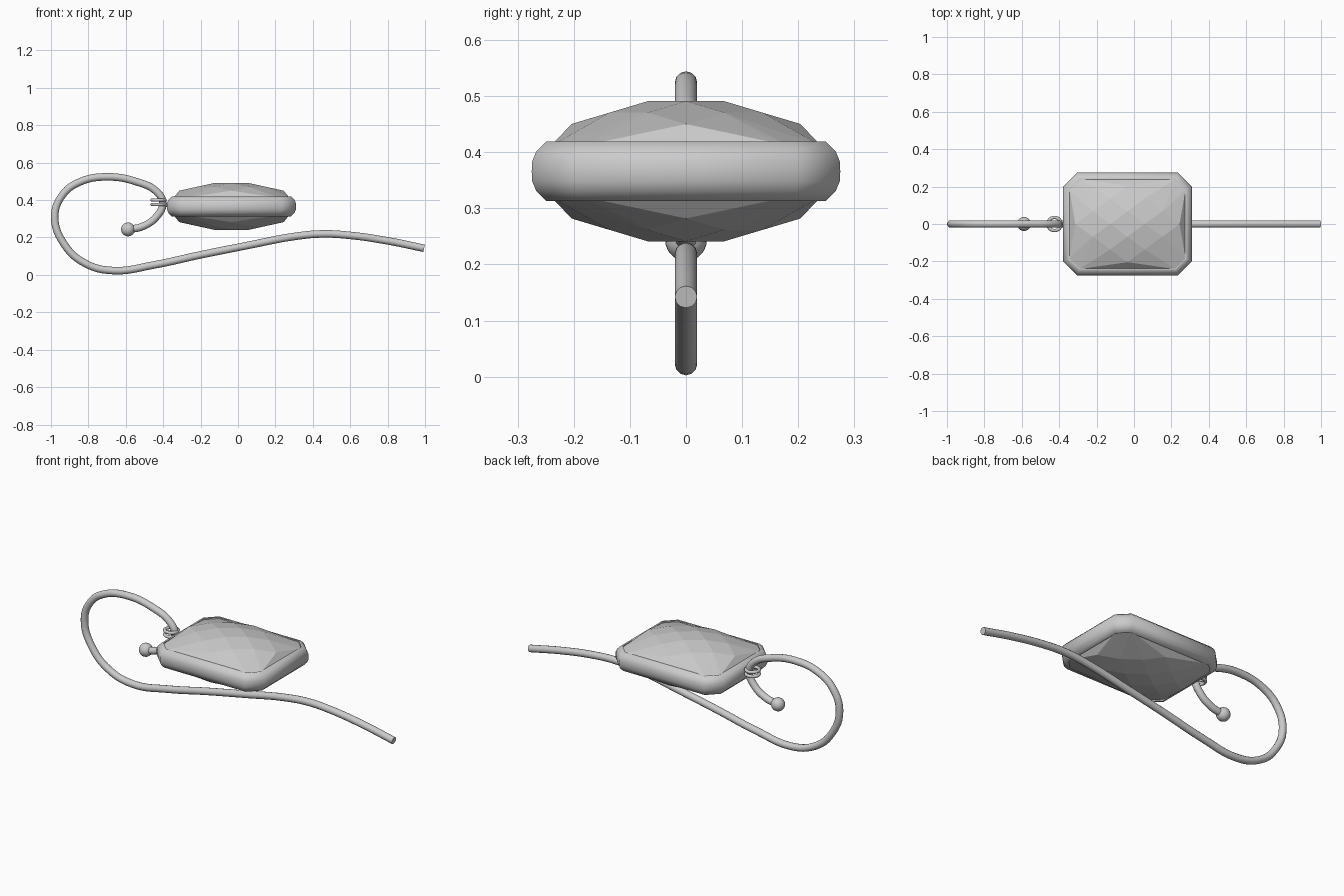
import bpy, bmesh, math
from mathutils import Vector

if "Cube" in bpy.data.objects:
    bpy.data.objects.remove(bpy.data.objects["Cube"])

CX, CZ = -0.035, 0.366      # centre of the stone
HX, HY, CUT = 0.345, 0.275, 0.075


def finish(ob, angle):
    bpy.ops.object.select_all(action='DESELECT')
    ob.select_set(True)
    bpy.context.view_layer.objects.active = ob
    bpy.ops.object.shade_smooth_by_angle(angle=math.radians(angle))


def mesh_object(name, bm):
    bmesh.ops.recalc_face_normals(bm, faces=bm.faces)
    me = bpy.data.meshes.new(name)
    bm.to_mesh(me)
    bm.free()
    ob = bpy.data.objects.new(name, me)
    bpy.context.collection.objects.link(ob)
    return ob


def octagon(inset, z):
    x, y, c = HX - inset, HY - inset, CUT - 0.586 * inset
    pts = [(x, y - c), (x - c, y), (c - x, y), (-x, y - c),
           (-x, c - y), (c - x, -y), (x - c, -y), (x, c - y)]
    return [Vector((CX + px, py, CZ + z)) for px, py in pts]


# setting: rounded profile swept round a cut-corner rectangle
profile = [(0.036, -0.053), (0.026, -0.053), (0.008, -0.035), (0.001, -0.018), (0, 0),
           (0.001, 0.018), (0.008, 0.035), (0.026, 0.053), (0.036, 0.053)]
bm = bmesh.new()
rings = [[bm.verts.new(p) for p in octagon(i, z)] for i, z in profile]
for k in range(len(rings)):
    a, b = rings[k], rings[(k + 1) % len(rings)]
    for j in range(8):
        n = (j + 1) % 8
        bm.faces.new((a[j], a[n], b[n], b[j]))
finish(mesh_object("bezel_setting", bm), 50)

# stone: checkerboard-cut dome above and below
bm = bmesh.new()
dx, dy = 0.093, 0.068
for s in (1, -1):
    for i in range(-3, 4):
        for j in range(-3, 4):
            x, y = i * dx, j * dy
            if (i + j) % 2 and abs(x) < 0.3 and abs(y) < 0.23:
                bm.verts.new((CX + x, y, CZ + s * (0.130 - 0.59 * x * x - 1.1 * y * y)))
    for p in octagon(0.034, s * 0.045):
        bm.verts.new(p)
hull = bmesh.ops.convex_hull(bm, input=bm.verts)
junk = [v for v in set(hull["geom_interior"] + hull["geom_unused"])
        if isinstance(v, bmesh.types.BMVert)]
bmesh.ops.delete(bm, geom=junk, context='VERTS')
bmesh.ops.dissolve_limit(bm, angle_limit=0.01, verts=bm.verts, edges=bm.edges)
mesh_object("faceted_stone", bm)

# ear wire
path = [(-0.58, 0.243), (-0.51, 0.259), (-0.435, 0.312), (-0.402, 0.385), (-0.435, 0.445),
        (-0.54, 0.497), (-0.70, 0.524), (-0.85, 0.495), (-0.94, 0.425), (-0.98, 0.31),
        (-0.93, 0.165), (-0.82, 0.063), (-0.67, 0.023), (-0.45, 0.053), (-0.2, 0.107),
        (0.05, 0.157), (0.30, 0.205), (0.45, 0.219), (0.6, 0.211), (0.8, 0.182), (0.995, 0.142)]
cu = bpy.data.curves.new("ear_wire", 'CURVE')
cu.dimensions = '3D'
cu.bevel_depth = 0.02
cu.bevel_resolution = 4
cu.resolution_u = 6
cu.use_fill_caps = True
sp = cu.splines.new('BEZIER')
sp.bezier_points.add(len(path) - 1)
for bp, (x, z) in zip(sp.bezier_points, path):
    bp.co = (x, 0, z)
    bp.handle_left_type = bp.handle_right_type = 'AUTO'
wire = bpy.data.objects.new("ear_wire", cu)
bpy.context.collection.objects.link(wire)

# ball on the wire's end
bpy.ops.mesh.primitive_uv_sphere_add(segments=24, ring_count=14, radius=0.037,
                                     location=(-0.588, 0, 0.243))
bpy.context.object.name = "end_ball"
finish(bpy.context.object, 40)

# coiled rings on the wire and link to the setting
for k, z in enumerate((0.376, 0.4)):
    bpy.ops.mesh.primitive_torus_add(location=(-0.425, 0, z), major_radius=0.035,
                                     minor_radius=0.009, major_segments=28, minor_segments=10)
    bpy.context.object.name = f"wrap_ring_{k + 1}"
    finish(bpy.context.object, 60)
bpy.ops.mesh.primitive_cylinder_add(vertices=12, radius=0.009, depth=0.04,
                                    location=(-0.38, 0, 0.373), rotation=(0, math.pi / 2, 0))
bpy.context.object.name = "link_post"
finish(bpy.context.object, 40)
